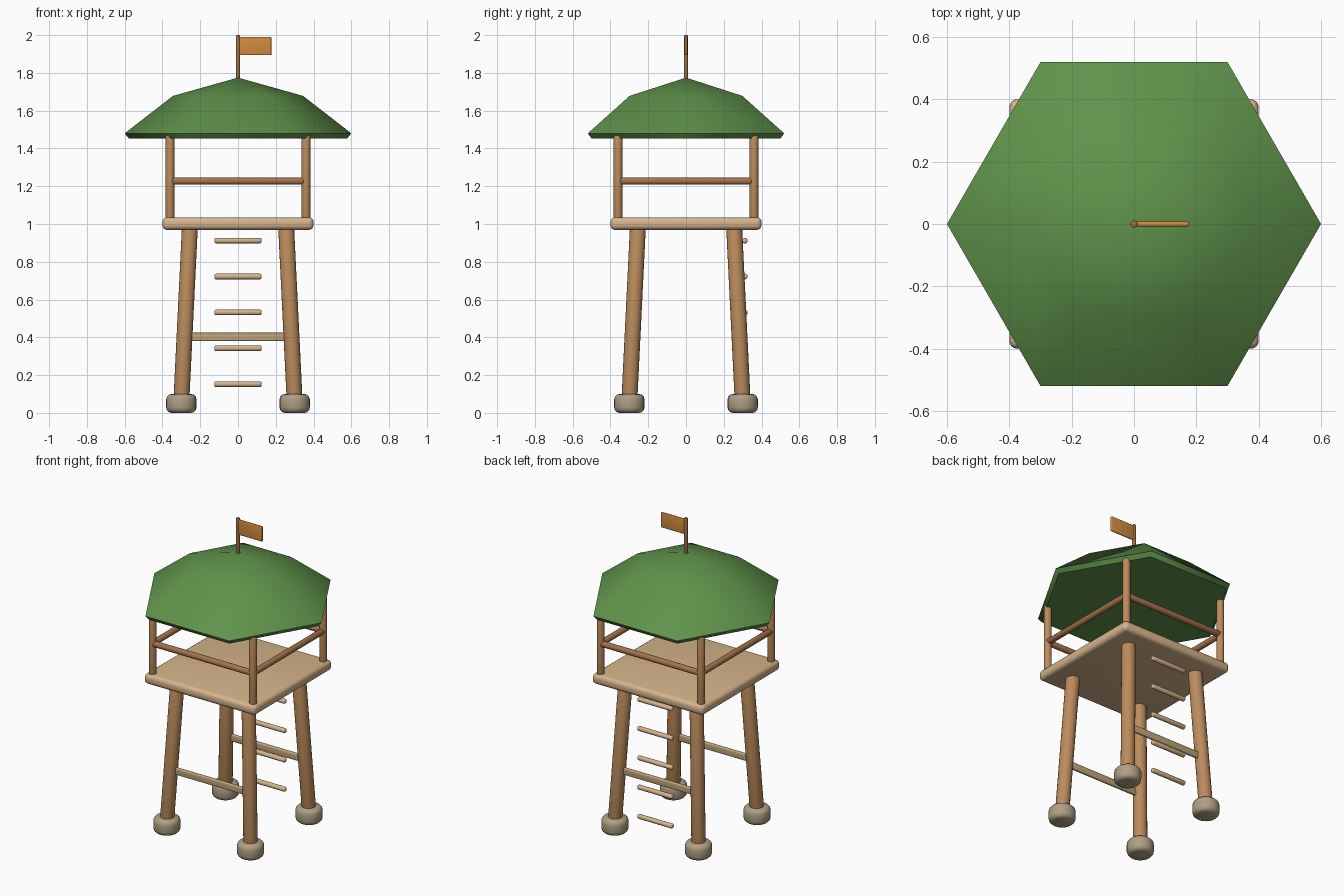
import bpy
import bmesh
from math import cos, sin, pi, radians
from mathutils import Vector

cube = bpy.data.objects.get("Cube")
if cube:
    bpy.data.objects.remove(cube, do_unlink=True)


def material(name, rgb):
    mat = bpy.data.materials.new(name)
    mat.use_nodes = True
    mat.diffuse_color = (*rgb, 1)
    mat.node_tree.nodes["Principled BSDF"].inputs["Base Color"].default_value = (*rgb, 1)
    return mat


GREEN = material("roof green", (0.115, 0.29, 0.07))
WOOD = material("warm wood", (0.50, 0.26, 0.11))
DARK = material("dark wood", (0.37, 0.17, 0.07))
PLANK = material("pale plank", (0.67, 0.46, 0.26))
BRACE = material("brace wood", (0.53, 0.37, 0.19))
STONE = material("foot stone", (0.43, 0.35, 0.23))
ORANGE = material("flag orange", (0.66, 0.26, 0.05))


def finish(name, bm, mat, angle=40):
    bmesh.ops.recalc_face_normals(bm, faces=bm.faces)
    mesh = bpy.data.meshes.new(name)
    bm.to_mesh(mesh)
    bm.free()
    mesh.materials.append(mat)
    obj = bpy.data.objects.new(name, mesh)
    bpy.context.collection.objects.link(obj)
    bpy.ops.object.select_all(action="DESELECT")
    obj.select_set(True)
    bpy.context.view_layer.objects.active = obj
    bpy.ops.object.shade_smooth_by_angle(angle=radians(angle))
    return obj


def rod(name, start, end, radius, mat, bevel=0.004, sides=20):
    """Round bar between two points with softened ends."""
    start, end = Vector(start), Vector(end)
    axis = end - start
    bm = bmesh.new()
    bmesh.ops.create_cone(bm, cap_ends=True, segments=sides, radius1=radius,
                          radius2=radius, depth=axis.length)
    rims = [e for e in bm.edges if abs(e.verts[0].co.z - e.verts[1].co.z) < 1e-5]
    bmesh.ops.bevel(bm, geom=rims, offset=bevel, segments=3, profile=0.5, affect="EDGES")
    turn = Vector((0, 0, 1)).rotation_difference(axis).to_matrix()
    bmesh.ops.rotate(bm, verts=bm.verts, matrix=turn)
    bmesh.ops.translate(bm, verts=bm.verts, vec=(start + end) / 2)
    return finish(name, bm, mat)


def slab(name, size, centre, mat, bevel):
    """Box with rounded edges."""
    bm = bmesh.new()
    bmesh.ops.create_cube(bm, size=1)
    bmesh.ops.scale(bm, verts=bm.verts, vec=size)
    bmesh.ops.bevel(bm, geom=bm.edges[:], offset=bevel, segments=4, profile=0.5, affect="EDGES")
    bmesh.ops.translate(bm, verts=bm.verts, vec=centre)
    return finish(name, bm, mat)


def lathe(name, profile, sides, mat, angle):
    """Closed solid turned around z; the profile starts and ends on the axis."""
    bm = bmesh.new()
    rings = []
    for r, z in profile:
        count = sides if r else 1
        rings.append([bm.verts.new((r * cos(2 * pi * i / sides), r * sin(2 * pi * i / sides), z))
                      for i in range(count)])
    for a, b in zip(rings, rings[1:]):
        for i in range(sides):
            j = (i + 1) % sides
            corners = [a[i % len(a)], a[j % len(a)], b[j % len(b)], b[i % len(b)]]
            bm.faces.new(list(dict.fromkeys(corners)))
    return finish(name, bm, mat, angle)


# Feet, splayed legs and roof posts at the four corners
for side, sx in (("right", -1), ("left", 1)):
    for end, sy in (("front", -1), ("back", 1)):
        tag = f"{end}_{side}"
        rod(f"foot_{tag}", (0.3 * sx, 0.3 * sy, 0), (0.3 * sx, 0.3 * sy, 0.1),
            0.08, STONE, bevel=0.028, sides=24)
        rod(f"leg_{tag}", (0.302 * sx, 0.302 * sy, 0.02), (0.254 * sx, 0.254 * sy, 1.0),
            0.042, WOOD)
        rod(f"post_{tag}", (0.36 * sx, 0.36 * sy, 1.0), (0.36 * sx, 0.36 * sy, 1.47),
            0.023, WOOD)

# Platform
slab("platform", (0.8, 0.8, 0.066), (0, 0, 1.002), PLANK, 0.025)

# Guard rails on all sides, plank braces on front and back
for name, s in (("front", -1), ("back", 1)):
    rod(f"rail_{name}", (-0.35, 0.36 * s, 1.227), (0.35, 0.36 * s, 1.227), 0.019, DARK)
    slab(f"brace_{name}", (0.56, 0.022, 0.045), (0, 0.284 * s, 0.402), BRACE, 0.008)
for name, s in (("right", -1), ("left", 1)):
    rod(f"rail_{name}", (0.36 * s, -0.35, 1.227), (0.36 * s, 0.35, 1.227), 0.019, DARK)

# Ladder rungs at the back
for i in range(5):
    z = 0.152 + 0.19 * i
    rod(f"ladder_rung_{i + 1}", (-0.125, 0.312, z), (0.125, 0.312, z), 0.015, PLANK, bevel=0.009)

# Six-sided roof with a flat underside
lathe("roof", [(0, 1.775), (0.345, 1.678), (0.6, 1.48), (0.578, 1.453), (0, 1.453)],
      6, GREEN, 50)

# Flagpole and flag
rod("flagpole", (0, 0, 1.72), (0, 0, 2.0), 0.011, DARK)
slab("flag", (0.172, 0.015, 0.097), (0.091, 0, 1.942), ORANGE, 0.005)
